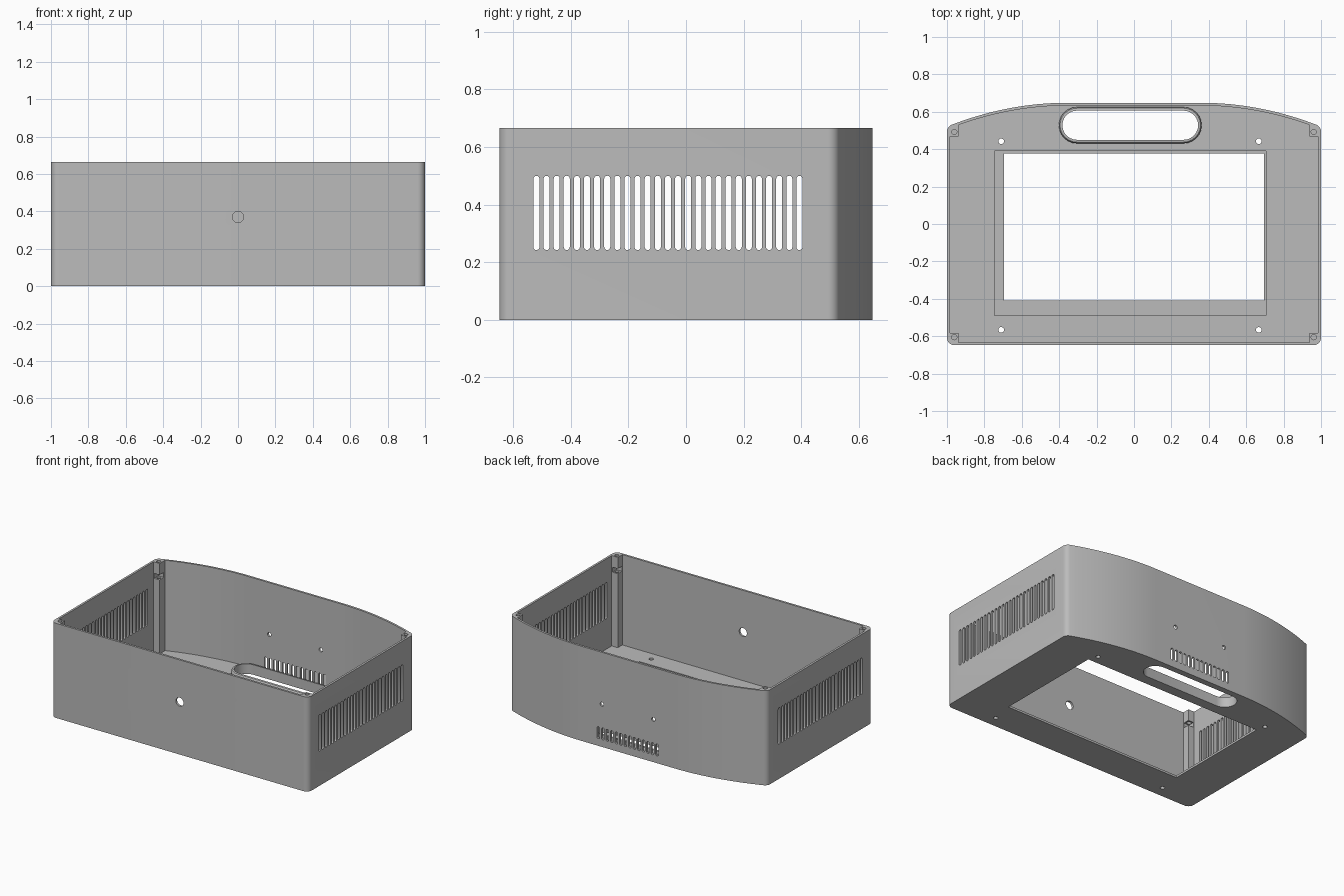
import bpy, bmesh, math

cube = bpy.data.objects.get("Cube")
if cube:
    bpy.data.objects.remove(cube, do_unlink=True)

HEIGHT, FRONT, BACK, WALL, FLOOR = 0.665, -0.648, 0.648, 0.015, 0.03
POST_X, POST_FRONT, POST_BACK = 0.938, -0.582, 0.468

grey = bpy.data.materials.new("plain_grey")
grey.use_nodes = True
grey.diffuse_color = (0.5, 0.5, 0.5, 1)
grey.node_tree.nodes["Principled BSDF"].inputs["Base Color"].default_value = (0.5, 0.5, 0.5, 1)


def back_curve(x):
    """Back edge: flat in the middle, bowing forward towards the sides."""
    return BACK - 0.31 * max(0, abs(x) - 0.36) ** 2


def mirrored(half):
    return half + [(-x, y) for x, y in reversed(half)]


def arc(cx, cy, r, start, end, n=8):
    angles = [math.radians(start + (end - start) * i / n) for i in range(n + 1)]
    return [(cx + r * math.cos(a), cy + r * math.sin(a)) for a in angles]


def circle(cx, cy, r):
    return arc(cx, cy, r, 0, 345, 23)


def rect(x0, x1, y0, y1):
    return [(x0, y0), (x1, y0), (x1, y1), (x0, y1)]


def stadium(cx, cy, half, r, n=12):
    """Slot lying along the first axis."""
    return arc(cx + half, cy, r, -90, 90, n) + arc(cx - half, cy, r, 90, 270, n)


def upright_slot(cx, low, high, r):
    return arc(cx, high - r, r, 0, 180, 6) + arc(cx, low + r, r, 180, 360, 6)


def prism(bm, pts, lo, hi, axis="z"):
    """Extrude an outline along an axis into the given bmesh."""
    place = {"z": lambda u, v, w: (u, v, w),
             "x": lambda u, v, w: (w, u, v),
             "y": lambda u, v, w: (u, w, v)}[axis]
    bottom = [bm.verts.new(place(u, v, lo)) for u, v in pts]
    top = [bm.verts.new(place(u, v, hi)) for u, v in pts]
    bm.faces.new(bottom)
    bm.faces.new(top)
    for i in range(len(pts)):
        j = (i + 1) % len(pts)
        bm.faces.new((bottom[i], bottom[j], top[j], top[i]))


def finish(bm, name):
    bmesh.ops.recalc_face_normals(bm, faces=bm.faces)
    mesh = bpy.data.meshes.new(name)
    bm.to_mesh(mesh)
    bm.free()
    mesh.materials.append(grey)
    obj = bpy.data.objects.new(name, mesh)
    bpy.context.collection.objects.link(obj)
    return obj


def activate(obj):
    bpy.ops.object.select_all(action="DESELECT")
    obj.select_set(True)
    bpy.context.view_layer.objects.active = obj


def cut(obj, prisms):
    """Subtract a set of separate prisms."""
    bm = bmesh.new()
    for args in prisms:
        prism(bm, *args)
    cutter = finish(bm, "cutter")
    cutter.hide_render = True
    mod = obj.modifiers.new("cut", "BOOLEAN")
    mod.operation, mod.solver, mod.object = "DIFFERENCE", "EXACT", cutter
    activate(obj)
    bpy.ops.object.modifier_apply(modifier=mod.name)
    bpy.data.objects.remove(cutter, do_unlink=True)


# Outer body with rounded corners and bowed back
r = 0.04
end_x = 1 - r + r * math.cos(math.radians(68))
corner_y = back_curve(end_x) - r * math.sin(math.radians(68))
bow = [end_x + (0.36 - end_x) * i / 16 for i in range(1, 17)]
outline = arc(1 - r, FRONT + r, r, -90, 0) + arc(1 - r, corner_y, r, 0, 68)
outline += [(x, back_curve(x)) for x in bow]
bm = bmesh.new()
prism(bm, mirrored(outline), 0, HEIGHT)
case = finish(bm, "case_body")

# Cavity, notched at the corners so that the screw posts remain
side = 1 - WALL
cavity = [(POST_X, FRONT + WALL), (POST_X, POST_FRONT), (side, POST_FRONT),
          (side, POST_BACK), (POST_X, POST_BACK), (POST_X, back_curve(POST_X) - WALL)]
cavity += [(x, back_curve(x) - WALL) for x in bow]
cut(case, [(mirrored(cavity), FLOOR, 1)])

# Screen recess, handle opening and screw bores
handle = (-0.02, 0.528, 0.285)
steps = [(rect(-0.747, 0.705, -0.49, 0.389), 0.015, 0.2),
         (stadium(*handle, 0.078), -0.1, 0.2)]
for x in (-0.961, 0.961):
    for y in (-0.605, 0.492):
        steps.append((circle(x, y, 0.014), 0.45, 0.8))
cut(case, steps)

# Window, mounting holes, nut slots and vents
holes = [(rect(-0.694, 0.694, -0.41, 0.378), -0.1, 0.1),
         (circle(0, 0.37, 0.03), -0.8, -0.59, "y")]
for x in (-0.71, 0.667):
    for y in (-0.566, 0.442):
        holes.append((circle(x, y, 0.015), -0.1, 0.1))
for s in (-1, 1):
    x0, x1 = sorted((s * 0.9, s * 0.98))
    holes.append((rect(x0, x1, -0.628, -0.55), 0.55, 0.585))
    holes.append((rect(x0, x1, 0.44, 0.515), 0.55, 0.585))
    holes.append((circle(s * 0.2, 0.3, 0.014), 0.6, 0.8, "y"))
for i in range(27):
    holes.append((upright_slot(-0.519 + i * 0.0351, 0.242, 0.5, 0.0105), -1.2, 1.2, "x"))
for i in range(14):
    holes.append((upright_slot((i - 6.5) * 0.0351, 0.05, 0.135, 0.0105), 0.628, 0.8, "y"))
cut(case, holes)

# Raised collar around the handle opening, rounded on its outer top edge
profile = [(0.097, FLOOR), (0.097, 0.055), (0.095, 0.063), (0.091, 0.068),
           (0.085, 0.07), (0.078, 0.07), (0.078, FLOOR)]
bm = bmesh.new()
rings = [[bm.verts.new((x, y, z)) for x, y in stadium(*handle, rad)] for rad, z in profile]
for a, b in zip(rings, rings[1:] + rings[:1]):
    for i in range(len(a)):
        j = (i + 1) % len(a)
        bm.faces.new((a[i], a[j], b[j], b[i]))
collar = finish(bm, "handle_collar")

for obj in (case, collar):
    activate(obj)
    bpy.ops.object.shade_smooth_by_angle(angle=math.radians(30))
